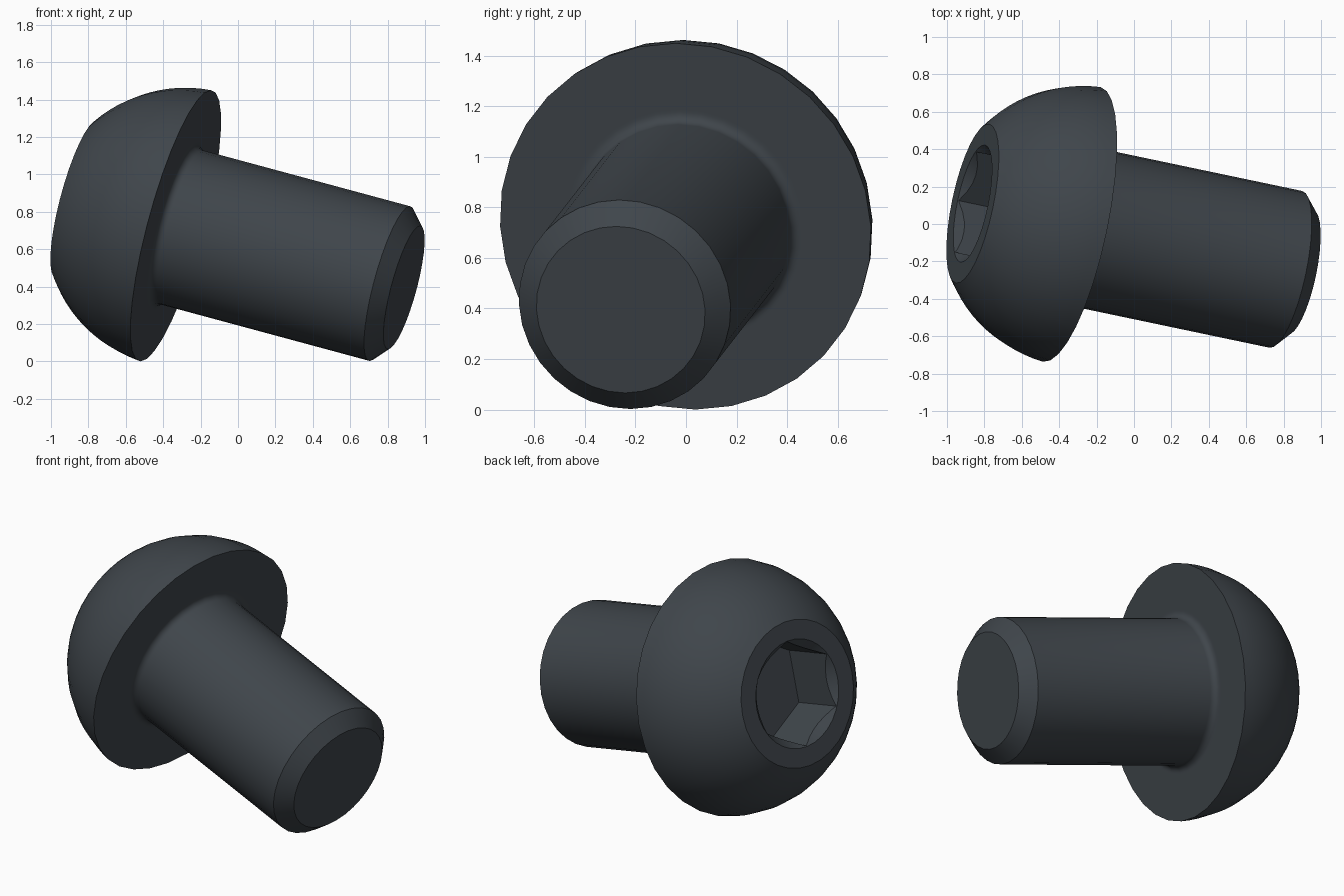
import bpy, bmesh
from math import sin, cos, pi, atan2, asin
from mathutils import Matrix, Vector

default = bpy.data.objects.get("Cube")
if default:
    bpy.data.objects.remove(default, do_unlink=True)

SEGMENTS = 32
HEAD_R, HEAD_H, FLAT_R = 0.75, 0.56, 0.434
SHANK_R, SHANK_L, TIP_R, CHAMFER = 0.428, 1.29, 0.341, 0.08
FILLET = 0.04
HEX_R, HEX_DEPTH, SINK_R = 0.316, 0.33, 0.32

# Dark steel material
steel = bpy.data.materials.new("dark steel")
steel.use_nodes = True
colour = (0.05, 0.06, 0.07, 1)
steel.diffuse_color = colour
steel.node_tree.nodes["Principled BSDF"].inputs["Base Color"].default_value = colour


def make_object(name, bm):
    bmesh.ops.recalc_face_normals(bm, faces=bm.faces)
    mesh = bpy.data.meshes.new(name)
    bm.to_mesh(mesh)
    bm.free()
    mesh.materials.append(steel)
    obj = bpy.data.objects.new(name, mesh)
    bpy.context.collection.objects.link(obj)
    return obj


def lathe(name, profile):
    """Revolve (radius, height) points round z into a closed solid."""
    bm = bmesh.new()
    verts = [bm.verts.new((r, 0, z)) for r, z in profile]
    edges = [bm.edges.new(pair) for pair in zip(verts, verts[1:])]
    bmesh.ops.spin(bm, geom=verts + edges, cent=(0, 0, 0), axis=(0, 0, 1),
                   angle=2 * pi, steps=SEGMENTS, use_merge=True)
    bmesh.ops.remove_doubles(bm, verts=bm.verts, dist=0.0005)
    bmesh.ops.holes_fill(bm, edges=[e for e in bm.edges if e.is_boundary], sides=0)
    return make_object(name, bm)


# Profile from the countersunk socket mouth, over the dome, down to the tip
centre_z = -0.054
radius = (HEAD_R ** 2 + centre_z ** 2) ** 0.5
start, end = atan2(HEAD_H - centre_z, FLAT_R), asin(-centre_z / radius)
profile = [(SINK_R - 0.06, HEAD_H - 0.06), (SINK_R, HEAD_H)]
for i in range(13):
    a = start + (end - start) * i / 12
    profile.append((radius * cos(a), centre_z + radius * sin(a)))
profile.append((SHANK_R + FILLET + 0.01, 0))
for i in range(6):
    a = pi / 2 * i / 5
    profile.append((SHANK_R + FILLET * (1 - sin(a)), -FILLET * (1 - cos(a))))
profile += [(SHANK_R, CHAMFER - SHANK_L), (TIP_R, -SHANK_L)]
bolt = lathe("domed_bolt", profile)

# Hexagonal socket, one corner along local x
bm = bmesh.new()
bmesh.ops.create_cone(bm, cap_ends=True, segments=6, radius1=HEX_R, radius2=HEX_R,
                      depth=2 * HEX_DEPTH,
                      matrix=Matrix.Translation((0, 0, HEAD_H)) @ Matrix.Rotation(pi / 2, 4, 'Z'))
# Turn the hexagon so that a corner lies on the x axis
corner = max(bm.verts, key=lambda v: v.co.x).co
bmesh.ops.rotate(bm, verts=bm.verts, cent=(0, 0, 0),
                 matrix=Matrix.Rotation(-atan2(corner.y, corner.x), 3, 'Z'))
cutter = make_object("socket_cutter", bm)
cutter.hide_render = True

cut = bolt.modifiers.new("hex_socket", 'BOOLEAN')
cut.operation = 'DIFFERENCE'
cut.solver = 'EXACT'
cut.object = cutter
bpy.ops.object.select_all(action='DESELECT')
bpy.context.view_layer.objects.active = bolt
bolt.select_set(True)
bpy.ops.object.modifier_apply(modifier=cut.name)
bpy.data.objects.remove(cutter, do_unlink=True)
bpy.ops.object.shade_smooth_by_angle(angle=pi / 6)

# Tilted resting pose
axis_z = Vector((-1, 0.21, 0.27)).normalized()
down = Vector((0, 0, -1))
axis_x = (down - axis_z * down.dot(axis_z)).normalized()
axis_y = axis_z.cross(axis_x)
pose = Matrix((axis_x, axis_y, axis_z)).transposed().to_4x4()
bolt.matrix_world = Matrix.Translation((-0.333, -0.002, 0.725)) @ pose
